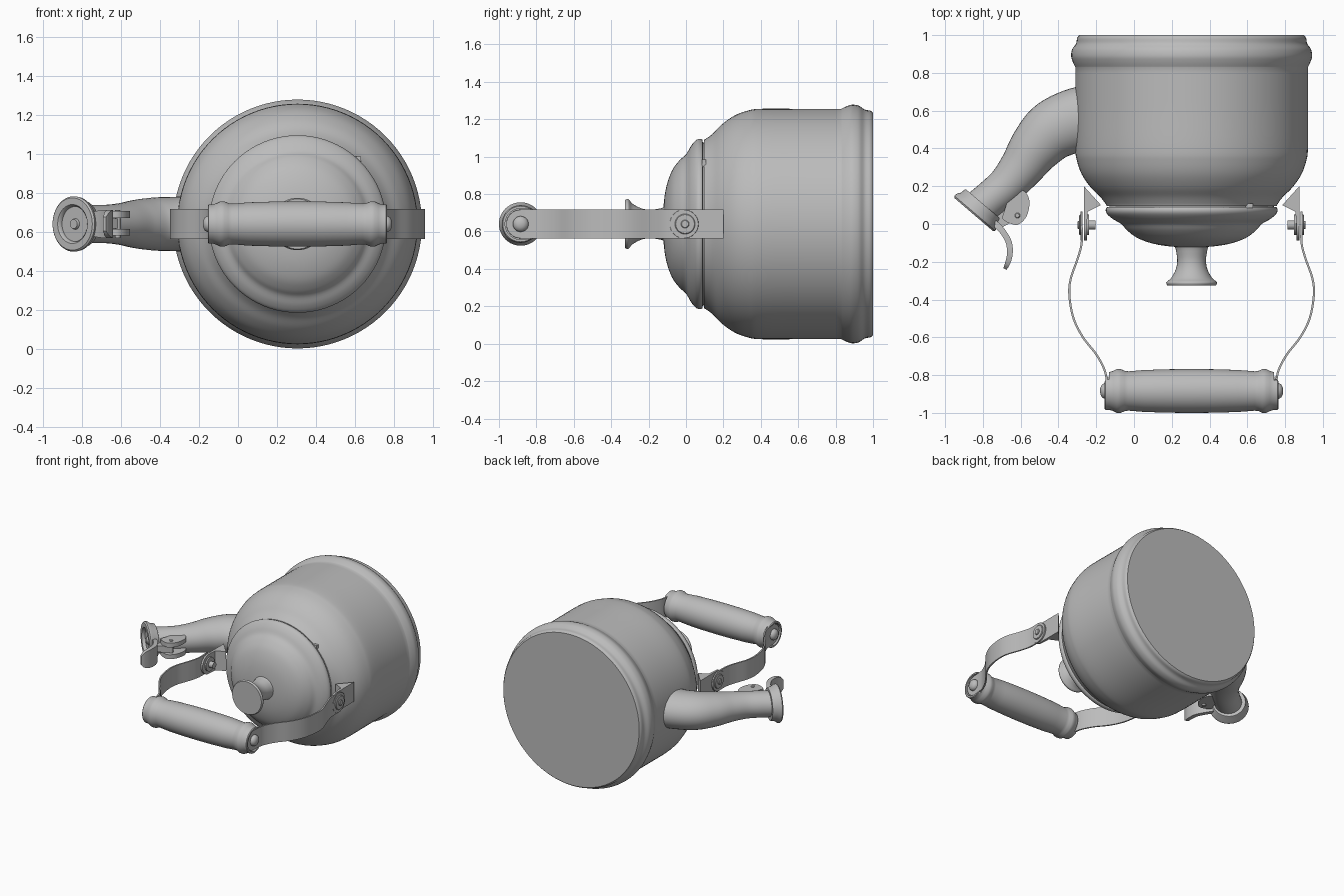
import bpy, bmesh, math
from mathutils import Vector

cube = bpy.data.objects.get("Cube")
if cube:
    bpy.data.objects.remove(cube, do_unlink=True)

grey = bpy.data.materials.new("plain grey")
grey.use_nodes = True
grey.diffuse_color = (0.5, 0.5, 0.5, 1)
grey.node_tree.nodes["Principled BSDF"].inputs["Base Color"].default_value = (0.5, 0.5, 0.5, 1)

CX, CZ = 0.305, 0.64      # axis of the kettle body, which lies along y


def finish(name, bm, angle=35):
    bmesh.ops.remove_doubles(bm, verts=bm.verts, dist=1e-5)
    bmesh.ops.recalc_face_normals(bm, faces=bm.faces)
    me = bpy.data.meshes.new(name)
    bm.to_mesh(me)
    bm.free()
    me.materials.append(grey)
    ob = bpy.data.objects.new(name, me)
    bpy.context.collection.objects.link(ob)
    bpy.ops.object.select_all(action='DESELECT')
    ob.select_set(True)
    bpy.context.view_layer.objects.active = ob
    bpy.ops.object.shade_smooth_by_angle(angle=math.radians(angle))
    return ob


def spline(points, steps=5):
    """Smooth curve through points; a doubled point makes a corner."""
    p = [Vector(q) for q in points]
    p = [p[0]] + p + [p[-1]]
    out = []
    for a, b, c, d in zip(p, p[1:], p[2:], p[3:]):
        if (b - c).length < 1e-6:
            continue
        for i in range(steps):
            t = i / steps
            out.append(0.5 * (2 * b + (c - a) * t + (2 * a - 5 * b + 4 * c - d) * t * t
                              + (3 * b - a - 3 * c + d) * t ** 3))
    return out + [p[-1]]


def lathe(name, profile, origin, axis, sides=48, steps=0):
    """Turn a (radius, height) profile around an axis."""
    if steps:
        profile = spline(profile, steps)
    bm = bmesh.new()
    vs = [bm.verts.new((max(r, 0), 0, h)) for r, h in profile]
    es = [bm.edges.new(e) for e in zip(vs, vs[1:])]
    bmesh.ops.spin(bm, geom=vs + es, cent=(0, 0, 0), axis=(0, 0, 1),
                   angle=math.tau, steps=sides, use_duplicate=False)
    q = Vector(axis).to_track_quat('Z', 'Y')
    for v in bm.verts:
        v.co = q @ v.co + Vector(origin)
    return finish(name, bm)


def disc(name, r, h, origin, axis, bevel=0.004, sides=32):
    return lathe(name, [(0, 0), (r, 0), (r, h - bevel), (r - bevel, h), (0, h)],
                 origin, axis, sides)


def slab(name, outline, z0, z1):
    """Flat xy outline extruded along z."""
    bm = bmesh.new()
    f = bm.faces.new([bm.verts.new((x, y, z0)) for x, y in outline])
    g = bmesh.ops.extrude_face_region(bm, geom=[f])
    bmesh.ops.translate(bm, vec=(0, 0, z1 - z0),
                        verts=[v for v in g["geom"] if isinstance(v, bmesh.types.BMVert)])
    return finish(name, bm)


def tube(name, path, box=False, sides=36):
    """Sweep along an xy path of (x, y, half width in xy, half height in z)."""
    bm = bmesh.new()
    rings = []
    if box:
        shape = [(1, 1), (-1, 1), (-1, -1), (1, -1)]
    else:
        shape = [(math.cos(math.tau * i / sides), math.sin(math.tau * i / sides)) for i in range(sides)]
    for i, p in enumerate(path):
        t = (path[min(i + 1, len(path) - 1)] - path[max(i - 1, 0)]).xy.normalized()
        n = Vector((-t.y, t.x))
        rings.append([bm.verts.new((p.x + n.x * a * p.z, p.y + n.y * a * p.z, CZ + b * p.w))
                      for a, b in shape])
    k = len(shape)
    for a, b in zip(rings, rings[1:]):
        for i in range(k):
            bm.faces.new((a[i], a[(i + 1) % k], b[(i + 1) % k], b[i]))
    bm.faces.new(rings[0])
    bm.faces.new(rings[-1])
    return finish(name, bm)


# Body with rolled base bead and rounded shoulder
lathe("kettle_body", [(0, 1.0), (0, 1.0), (.595, 1.0), (.595, 1.0), (.606, .985), (.612, .955),
                      (.632, .925), (.638, .89), (.630, .86), (.616, .83), (.616, .83),
                      (.616, .6), (.616, .40), (.606, .33), (.580, .26), (.535, .195),
                      (.485, .145), (.458, .11), (.450, .095), (.450, .095), (0, .095)],
      (CX, 0, CZ), (0, 1, 0), 96, 5)
# Lid with rounded rim
lathe("lid", [(0, .1), (0, .1), (.436, .1), (.436, .1), (.436, .09), (.450, .088), (.455, .07),
              (.445, .05), (.415, .025), (.372, 0), (.340, -.035), (.285, -.075), (.20, -.105),
              (.10, -.12), (0, -.123)], (CX, 0, CZ), (0, 1, 0), 80, 4)
slab("lid_tab", [(.59, .085), (.63, .085), (.63, .108), (.59, .108)], .945, .985)
# Flared knob
lathe("lid_knob", [(0, -.1), (0, -.1), (.092, -.1), (.085, -.13), (.076, -.19), (.084, -.24),
                   (.108, -.285), (.131, -.305), (.134, -.315), (.128, -.326), (.128, -.326),
                   (0, -.326)], (CX, 0, CZ), (0, 1, 0), 48, 4)

# Curved spout
tube("spout", spline([(-.18, .56, .19, .15), (-.31, .548, .170, .140), (-.43, .495, .160, .136),
                      (-.52, .405, .140, .124), (-.595, .300, .118, .108),
                      (-.67, .210, .103, .099), (-.75, .140, .098, .097),
                      (-.81, .090, .098, .097)], 6))
# Spout cap with recessed face and hub
lathe("spout_cap", [(0, 0), (.118, 0), (.123, .008), (.126, .03), (.140, .05), (.142, .066),
                    (.134, .075), (.100, .075), (.092, .066), (.090, .052), (.028, .052),
                    (.024, .066), (0, .066)], (-.80, .107, CZ), (-.65, -.76, 0), 48)
# Hinge cheeks, pin and thumb lever
cheek = [p.to_tuple() for p in spline([(-.70, .03), (-.648, .172), (-.61, .182), (-.574, .168),
                                       (-.553, .116), (-.569, .04), (-.617, -.004),
                                       (-.675, .010)], 4)]
for z in (.580, .672):
    slab("hinge_cheek", cheek, z, z + .034)
slab("hinge_block", [(-.76, .07), (-.66, .14), (-.60, .05), (-.63, .02), (-.72, -.03)], .618, .668)
disc("hinge_pin", .014, .146, (-.617, .045, .567), (0, 0, 1))
tube("thumb_lever", spline([(-.765, .022, .012, .045), (-.735, .002, .016, .062),
                            (-.695, -.040, .016, .070), (-.662, -.100, .016, .072),
                            (-.658, -.165, .015, .072), (-.672, -.215, .013, .060),
                            (-.684, -.238, .009, .035)], 5), box=True)

# Turned grip, recessed at both ends
half = [(.116, 0), (.115, .12), (.111, .25), (.104, .335), (.107, .355), (.116, .375),
        (.116, .395), (.106, .415), (.100, .435), (.100, .455), (.095, .460), (.083, .460),
        (.083, .437), (0, .437)]
grip = lathe("handle_grip", [(r, -h) for r, h in half[::-1]] + half[1:],
             (CX, -.884, CZ), (1, 0, 0), 48)

for s in (-1, 1):
    side = "right" if s < 0 else "left"
    out = (s, 0, 0)

    def X(d):
        return CX + s * d

    # Slot in the grip where the strap enters
    x0, x1 = sorted((X(.437), X(.50)))
    cutter = slab("slot_cutter", [(x0, -.884), (x1, -.884), (x1, -.74), (x0, -.74)],
                  CZ - .08, CZ + .08)
    cutter.hide_render = True
    mod = grip.modifiers.new("slot", 'BOOLEAN')
    mod.operation, mod.object, mod.solver = 'DIFFERENCE', cutter, 'EXACT'
    bpy.context.view_layer.objects.active = grip
    bpy.ops.object.modifier_apply(modifier=mod.name)
    bpy.data.objects.remove(cutter, do_unlink=True)

    # Bent strap, rounded at both ends
    path = [(.582, -.01), (.582, -.10), (.602, -.18), (.640, -.29), (.647, -.38), (.625, -.50),
            (.575, -.60), (.505, -.69), (.462, -.77), (.449, -.83), (.445, -.884)]
    tube("handle_strap_" + side, spline([(X(d), y, .0055, .077) for d, y in path], 6), box=True)
    disc("strap_pivot_end_" + side, .077, .011, (X(.5765), -.01, CZ), out, .001)
    disc("strap_grip_end_" + side, .077, .011, (X(.4395), -.884, CZ), out, .001)
    # Grip screw
    lathe("grip_screw_" + side, [(0, 0), (.042, 0), (.042, .012), (.034, .026), (.018, .034),
                                 (0, .036)], (X(.449), -.884, CZ), out, 32)
    # Bracket foot on the shoulder, plate and rounded end
    slab("bracket_" + side, [(X(.570), .20), (X(.480), .10), (X(.472), .108), (X(.55), .055),
                             (X(.555), -.01), (X(.570), -.01)][:2]
         + [(X(.550), .065), (X(.555), -.01), (X(.570), -.01)], CZ - .077, CZ + .077)
    disc("bracket_end_" + side, .077, .015, (X(.555), -.01, CZ), out, .001)
    # Pivot washers and rivet
    disc("outer_washer_" + side, .054, .010, (X(.586), -.005, CZ), out)
    disc("outer_rivet_" + side, .022, .012, (X(.592), -.005, CZ), out)
    disc("inner_washer_" + side, .054, .014, (X(.543), -.005, CZ), out)
    disc("inner_rivet_" + side, .024, .040, (X(.508), -.005, CZ), out)
